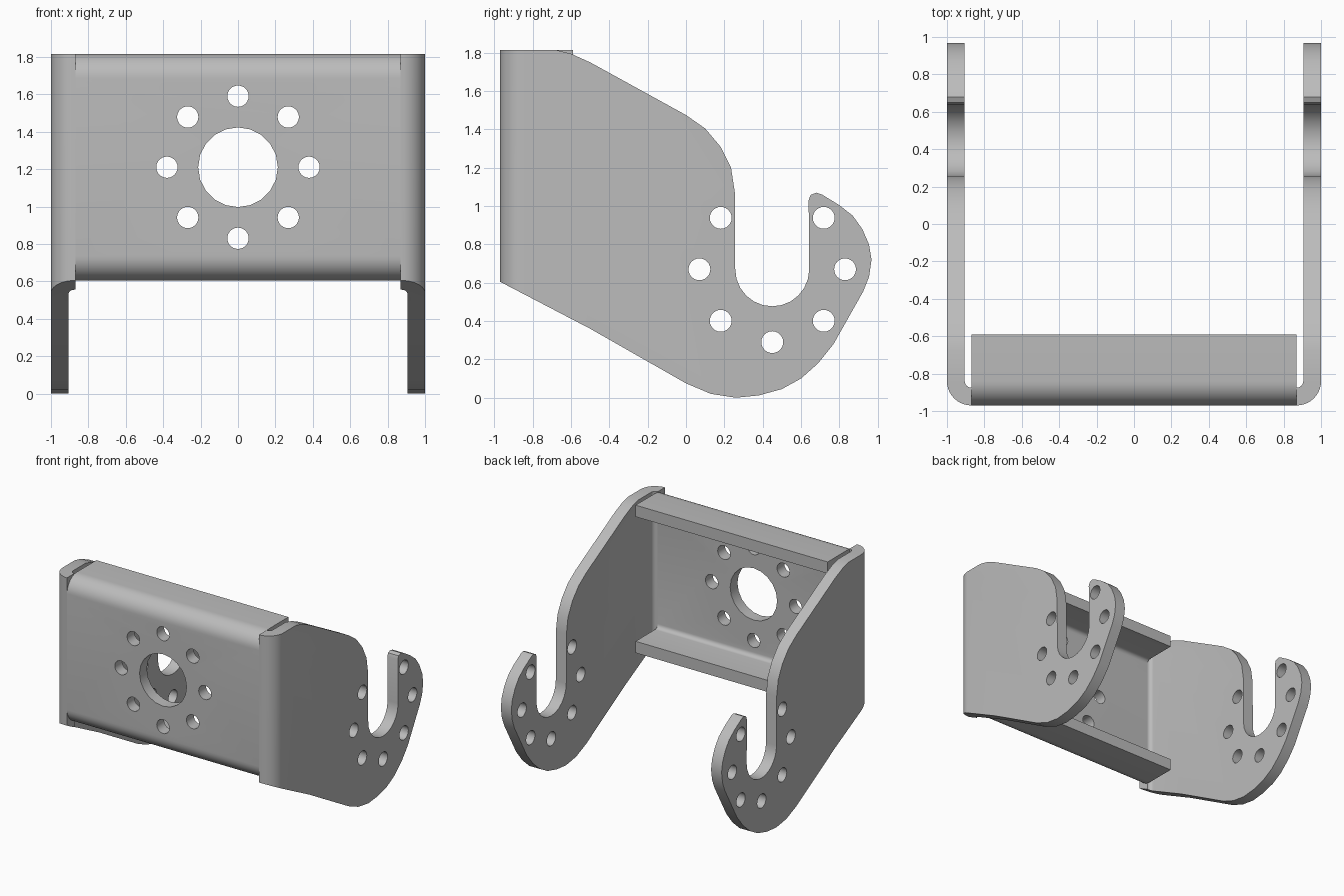
import bpy, bmesh
from math import sin, cos, pi, radians
from mathutils import Vector

if "Cube" in bpy.data.objects:
    bpy.data.objects.remove(bpy.data.objects["Cube"])

T = 0.095                      # sheet thickness
R_OUT, R_IN = 0.13, 0.035      # bend radii
FRONT, BACK = -0.97, 0.97
LOW, HIGH = 0.605, 1.815
BEND_X = 1 - R_OUT
LIP_Y = -0.59
HOLE_R, RING_R = 0.057, 0.38

steel = bpy.data.materials.new("steel_grey")
steel.use_nodes = True
GREY = (0.5, 0.5, 0.5, 1)
steel.diffuse_color = GREY
steel.node_tree.nodes["Principled BSDF"].inputs["Base Color"].default_value = GREY


def arc(cx, cy, r, a0, a1, n):
    angles = [radians(a0 + (a1 - a0) * i / n) for i in range(n + 1)]
    return [(cx + r * cos(a), cy + r * sin(a)) for a in angles]


def prism(name, outline, axis, start, end):
    """Extrude a closed outline along the x, y or z axis."""
    place = {"x": lambda u, v, w: (w, u, v),
             "y": lambda u, v, w: (u, w, v),
             "z": lambda u, v, w: (u, v, w)}[axis]
    bm = bmesh.new()
    face = bm.faces.new([bm.verts.new(place(u, v, start)) for u, v in outline])
    side = bmesh.ops.extrude_face_region(bm, geom=[face])["geom"]
    bmesh.ops.translate(bm, vec=Vector(place(0, 0, end - start)),
                        verts=[g for g in side if isinstance(g, bmesh.types.BMVert)])
    bmesh.ops.recalc_face_normals(bm, faces=bm.faces)
    mesh = bpy.data.meshes.new(name)
    bm.to_mesh(mesh)
    bm.free()
    mesh.materials.append(steel)
    obj = bpy.data.objects.new(name, mesh)
    bpy.context.collection.objects.link(obj)
    return obj


def activate(obj):
    bpy.ops.object.select_all(action="DESELECT")
    obj.select_set(True)
    bpy.context.view_layer.objects.active = obj


def combine(obj, tool, operation):
    activate(obj)
    mod = obj.modifiers.new("cut", "BOOLEAN")
    mod.operation, mod.solver, mod.object = operation, "EXACT", tool
    bpy.ops.object.modifier_apply(modifier=mod.name)
    bpy.data.objects.remove(tool)


def drill(obj, u, v, r, axis, start, end, n=24):
    combine(obj, prism("drill", arc(u, v, r, 0, 360, n)[:-1], axis, start, end), "DIFFERENCE")


def smooth(obj):
    activate(obj)
    bpy.ops.object.shade_smooth_by_angle(angle=radians(32))


# Front plate with bent top and bottom lips
by = FRONT + R_OUT
channel = ([(LIP_Y, LOW)] + arc(by, LOW + R_OUT, R_OUT, 270, 180, 10)
           + arc(by, HIGH - R_OUT, R_OUT, 180, 90, 10)
           + [(LIP_Y, HIGH), (LIP_Y, HIGH - T)]
           + arc(by, HIGH - R_OUT, R_IN, 90, 180, 6)
           + arc(by, LOW + R_OUT, R_IN, 180, 270, 6) + [(LIP_Y, LOW + T)])
plate = prism("front_plate", channel, "x", -BEND_X, BEND_X)

# Centre bore and its ring of eight bolt holes
mid = (LOW + HIGH) / 2
drill(plate, 0, mid, 0.213, "y", -1.1, -0.7, 20)
for i in range(8):
    a = i * pi / 4
    drill(plate, RING_R * cos(a), mid + RING_R * sin(a), HOLE_R, "y", -1.1, -0.7)
smooth(plate)

# Hook-shaped side outline with an open slot
SLOT_Y, SLOT_Z = 0.45, 0.67
hook = ([(-1, HIGH), (-0.68, HIGH), (-0.6, 1.795), (-0.5, 1.75), (0, 1.475),
         (0.1, 1.405), (0.18, 1.31), (0.235, 1.2), (0.255, 1.07)]
        + arc(SLOT_Y, SLOT_Z, 0.193, 180, 360, 12)
        + [(0.64, 1.03), (0.65, 1.058), (0.68, 1.07), (0.71, 1.06), (0.8, 1.005),
           (0.87, 0.95), (0.92, 0.88), (0.955, 0.8), (0.968, 0.72), (0.955, 0.63),
           (0.925, 0.555), (0.77, 0.28), (0.69, 0.18), (0.6, 0.1), (0.5, 0.045),
           (0.38, 0.012), (0.26, 0), (0.13, 0.02), (0, 0.075),
           (-0.5, 0.36), (FRONT, LOW), (-1, LOW)])

# Side arms with rounded front corners, trimmed to the hook outline
bend = (arc(BEND_X, by, R_OUT, 270, 360, 10) + [(1, BACK), (1 - T, BACK)]
        + arc(BEND_X, by, R_IN, 360, 270, 6))
for name, s in (("left_arm", 1), ("right_arm", -1)):
    arm = prism(name, [(s * x, y) for x, y in bend], "z", -0.1, 2)
    combine(arm, prism("trim", hook, "x", s * 0.7, s * 1.2), "INTERSECT")
    # Seven bolt holes around the slot
    for i in range(3, 10):
        a = i * pi / 4
        drill(arm, SLOT_Y + RING_R * cos(a), SLOT_Z + RING_R * sin(a), HOLE_R,
              "x", s * 0.8, s * 1.1)
    smooth(arm)
